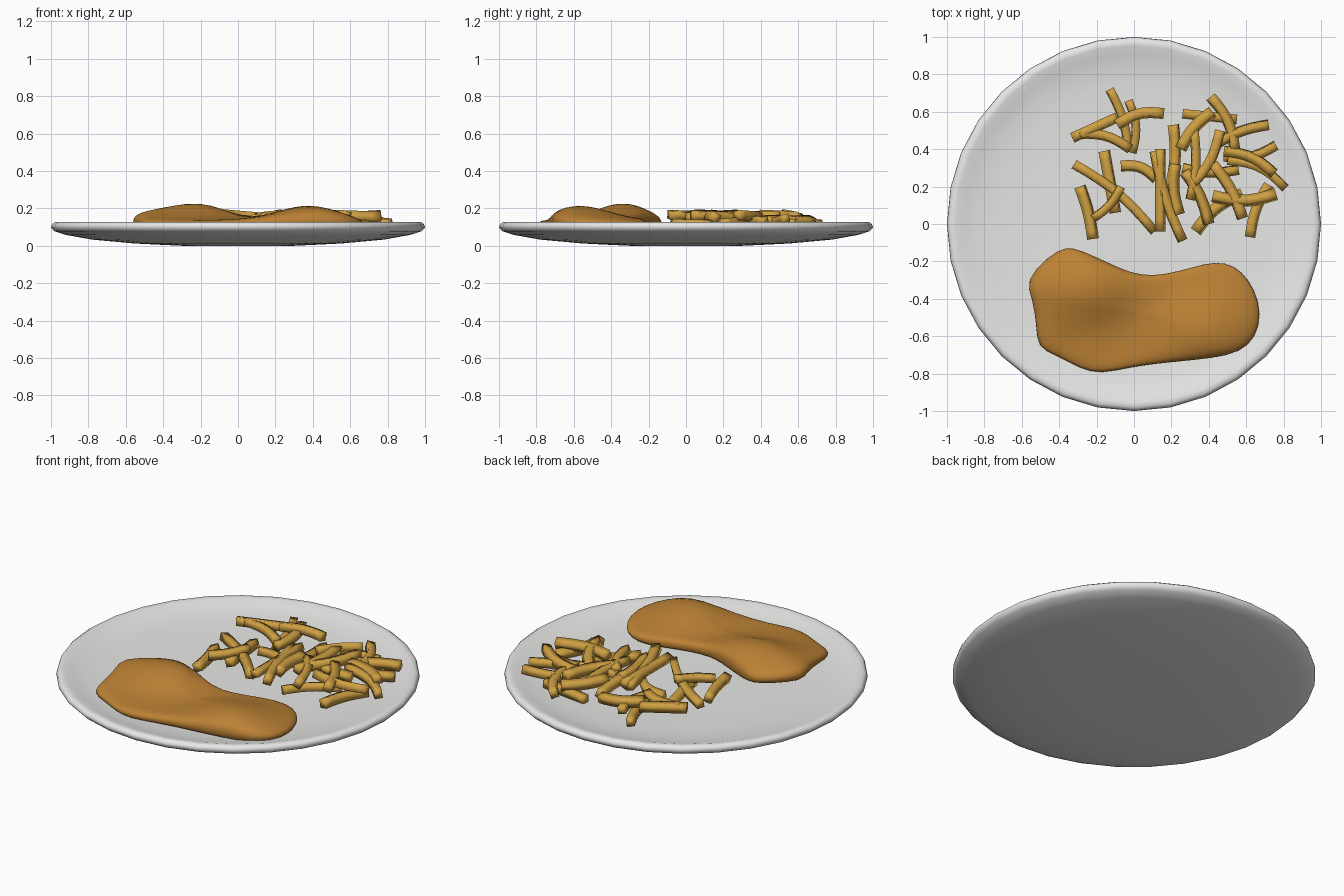
import bpy, bmesh, math, random
from mathutils import Vector

random.seed(4)


def material(name, rgb):
    m = bpy.data.materials.new(name)
    m.diffuse_color = (*rgb, 1)
    return m


WHITE = material("plate white", (0.80, 0.80, 0.79))
BROWN = material("crumb brown", (0.50, 0.22, 0.035))
GOLD = material("fry gold", (0.62, 0.35, 0.055))


def finish(bm, name, mat):
    bmesh.ops.recalc_face_normals(bm, faces=bm.faces)
    mesh = bpy.data.meshes.new(name)
    bm.to_mesh(mesh)
    bm.free()
    mesh.materials.append(mat)
    for p in mesh.polygons:
        p.use_smooth = True
    ob = bpy.data.objects.new(name, mesh)
    bpy.context.collection.objects.link(ob)
    return ob


def skin(bm, rings, close_start=True, close_end=True):
    """Join closed rings of points with quads; cap the ends."""
    rows = [[bm.verts.new(p) for p in r] for r in rings]
    n = len(rows[0])
    for a, b in zip(rows, rows[1:]):
        for i in range(n):
            j = (i + 1) % n
            bm.faces.new((a[i], a[j], b[j], b[i]))
    for row, close in ((rows[0], close_start), (rows[-1], close_end)):
        if close:
            bm.faces.new(row)


# Plate: shallow dish turned from a profile, 32 sides
profile = [(0.30, 0.0), (0.55, 0.012), (0.78, 0.033), (0.92, 0.058),
           (0.98, 0.077), (1.0, 0.098), (0.995, 0.115), (0.98, 0.126),
           (0.955, 0.124), (0.91, 0.111), (0.84, 0.097), (0.74, 0.088),
           (0.5, 0.081), (0.2, 0.079)]
bm = bmesh.new()
skin(bm, [[(r * math.cos(k * math.pi / 16), r * math.sin(k * math.pi / 16), z)
           for k in range(32)] for r, z in profile])
finish(bm, "plate", WHITE)

# Breaded cutlet: outline shrunk inwards in rings, raised by two humps
outline = [(-0.59, -0.30), (-0.46, -0.17), (-0.37, -0.118), (-0.29, -0.135),
           (-0.13, -0.21), (-0.02, -0.26), (0.10, -0.28), (0.25, -0.25),
           (0.38, -0.21), (0.49, -0.20), (0.58, -0.25), (0.65, -0.35),
           (0.685, -0.48), (0.655, -0.61), (0.57, -0.685), (0.43, -0.72),
           (0.19, -0.74), (-0.02, -0.765), (-0.18, -0.805), (-0.29, -0.775),
           (-0.42, -0.70), (-0.52, -0.665), (-0.525, -0.54), (-0.545, -0.40)]
CX, CY = 0.05, -0.48


def hump(x, y, px, py, sx, sy):
    return math.exp(-((x - px) / sx) ** 2 - ((y - py) / sy) ** 2)


def cutlet_ring(scale, rise):
    ring = []
    for ox, oy in outline:
        x, y = CX + (ox - CX) * scale, CY + (oy - CY) * scale
        top = (0.138 + 0.097 * hump(x, y, -0.24, -0.34, 0.22, 0.18)
               + 0.082 * hump(x, y, 0.38, -0.57, 0.22, 0.22)
               + 0.035 * hump(x, y, -0.56, -0.35, 0.16, 0.25))
        ring.append((x, y, 0.085 + (top - 0.085) * rise))
    return ring


bm = bmesh.new()
skin(bm, [cutlet_ring(s, f) for s, f in
          ((0.5, 0), (0.9, 0), (0.975, 0.1), (1.0, 0.45), (0.985, 0.75),
           (0.92, 0.94), (0.80, 1), (0.65, 1), (0.5, 1), (0.35, 1),
           (0.2, 1), (0.08, 1))])
cutlet = finish(bm, "breaded_cutlet", BROWN)
sub = cutlet.modifiers.new("smooth", "SUBSURF")
sub.levels = sub.render_levels = 1

# French fries: start x, y, end x, y and sideways bend
fries = [
    (-0.13, 0.72, -0.03, 0.40, 0.02), (-0.03, 0.66, -0.01, 0.38, 0.03),
    (0.16, 0.59, -0.09, 0.53, -0.03), (-0.33, 0.46, -0.09, 0.57, 0.0),
    (-0.29, 0.48, -0.02, 0.40, 0.03), (-0.16, 0.39, -0.10, 0.06, 0.0),
    (-0.32, 0.32, 0.11, -0.04, 0.03), (-0.29, 0.20, -0.22, -0.08, 0.01),
    (-0.22, 0.03, -0.07, 0.20, -0.02), (-0.07, 0.31, 0.12, 0.24, 0.03),
    (0.14, 0.40, 0.14, -0.04, 0.0), (0.11, 0.39, 0.26, -0.09, -0.02),
    (0.21, 0.53, 0.19, 0.18, 0.02), (0.26, 0.59, 0.55, 0.56, 0.0),
    (0.41, 0.68, 0.54, 0.39, 0.03), (0.25, 0.40, 0.42, 0.60, 0.02),
    (0.72, 0.53, 0.43, 0.42, -0.02), (0.76, 0.42, 0.48, 0.36, 0.03),
    (0.81, 0.19, 0.50, 0.34, -0.04), (0.75, 0.27, 0.48, 0.39, -0.03),
    (0.62, -0.07, 0.72, 0.21, 0.02), (0.33, -0.04, 0.58, 0.16, 0.03),
    (0.26, 0.30, 0.56, 0.29, -0.02), (0.32, 0.50, 0.30, 0.13, 0.02),
    (0.27, 0.28, 0.40, 0.00, 0.02), (0.76, 0.16, 0.42, 0.15, 0.03),
    (0.22, 0.32, 0.24, 0.05, -0.02), (0.58, 0.03, 0.42, 0.32, -0.02),
    (0.46, 0.50, 0.30, 0.20, 0.03)]
placed = []
STEPS = 7
for n, (x0, y0, x1, y1, bend) in enumerate(fries):
    a, b = Vector((x0, y0, 0)), Vector((x1, y1, 0))
    side = Vector((-(b - a).y, (b - a).x, 0)).normalized()
    path = [a.lerp(b, k / STEPS) + side * bend * math.sin(math.pi * k / STEPS)
            for k in range(STEPS + 1)]
    # stack on the fries already laid across the same spot
    crossed = sum(any((p - q).length < 0.045 for p in path for q in other)
                  for other in placed)
    placed.append(path)
    z = 0.112 + 0.022 * min(crossed, 2)
    tilt = random.uniform(-0.012, 0.012)
    half = random.uniform(0.023, 0.027)
    roll = random.uniform(-0.5, 0.5)
    rings = []
    for k, p in enumerate(path):
        t = (path[min(k + 1, STEPS)] - path[max(k - 1, 0)]).normalized()
        s = Vector((-t.y, t.x, 0))
        c = p + Vector((0, 0, z + tilt * (2 * k / STEPS - 1)))
        ring = []
        for q in range(4):
            ang = roll + math.pi / 4 + q * math.pi / 2
            ring.append(c + (s * math.cos(ang) + Vector((0, 0, math.sin(ang))))
                        * half * 1.3)
        rings.append(ring)
    bm = bmesh.new()
    skin(bm, rings)
    finish(bm, f"french_fry_{n + 1}", GOLD)
